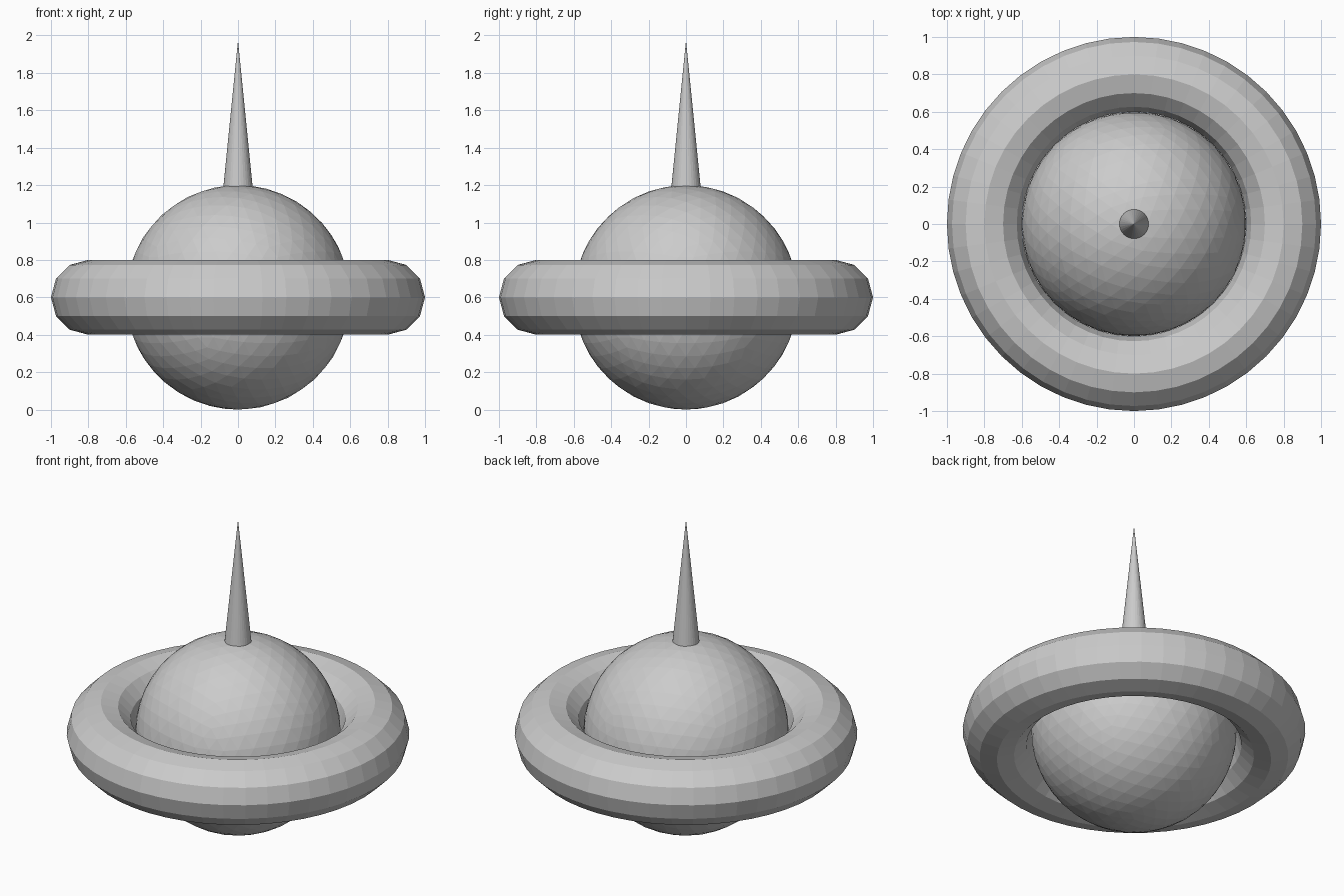
import bpy
import bmesh
from math import cos, sin, pi
from mathutils import Matrix

if "Cube" in bpy.data.objects:
    bpy.data.objects.remove(bpy.data.objects["Cube"])


def add_object(name, bm):
    bmesh.ops.recalc_face_normals(bm, faces=bm.faces[:])
    mesh = bpy.data.meshes.new(name)
    bm.to_mesh(mesh)
    bm.free()
    obj = bpy.data.objects.new(name, mesh)
    bpy.context.collection.objects.link(obj)
    return obj


# Central faceted ball
bm = bmesh.new()
bmesh.ops.create_icosphere(bm, subdivisions=4, radius=0.6,
                           matrix=Matrix.Translation((0, 0, 0.6)))
add_object("central_ball", bm)

# Thick ring touching the ball's equator
MAJOR, MINOR = 48, 12
bm = bmesh.new()
loops = []
for i in range(MAJOR):
    a = 2 * pi * i / MAJOR
    loop = []
    for j in range(MINOR):
        b = 2 * pi * j / MINOR
        r = 0.8 + 0.2 * cos(b)
        loop.append(bm.verts.new((r * cos(a), r * sin(a), 0.6 + 0.2 * sin(b))))
    loops.append(loop)
for i in range(MAJOR):
    p, q = loops[i], loops[(i + 1) % MAJOR]
    for j in range(MINOR):
        k = (j + 1) % MINOR
        bm.faces.new((p[j], q[j], q[k], p[k]))
add_object("ring", bm)

# Tall spire, sunk slightly into the ball
bm = bmesh.new()
bmesh.ops.create_cone(bm, cap_ends=True, segments=32, radius1=0.08, radius2=0,
                      depth=0.8, matrix=Matrix.Translation((0, 0, 1.573)))
bmesh.ops.remove_doubles(bm, verts=bm.verts[:], dist=1e-5)
add_object("spire", bm)
